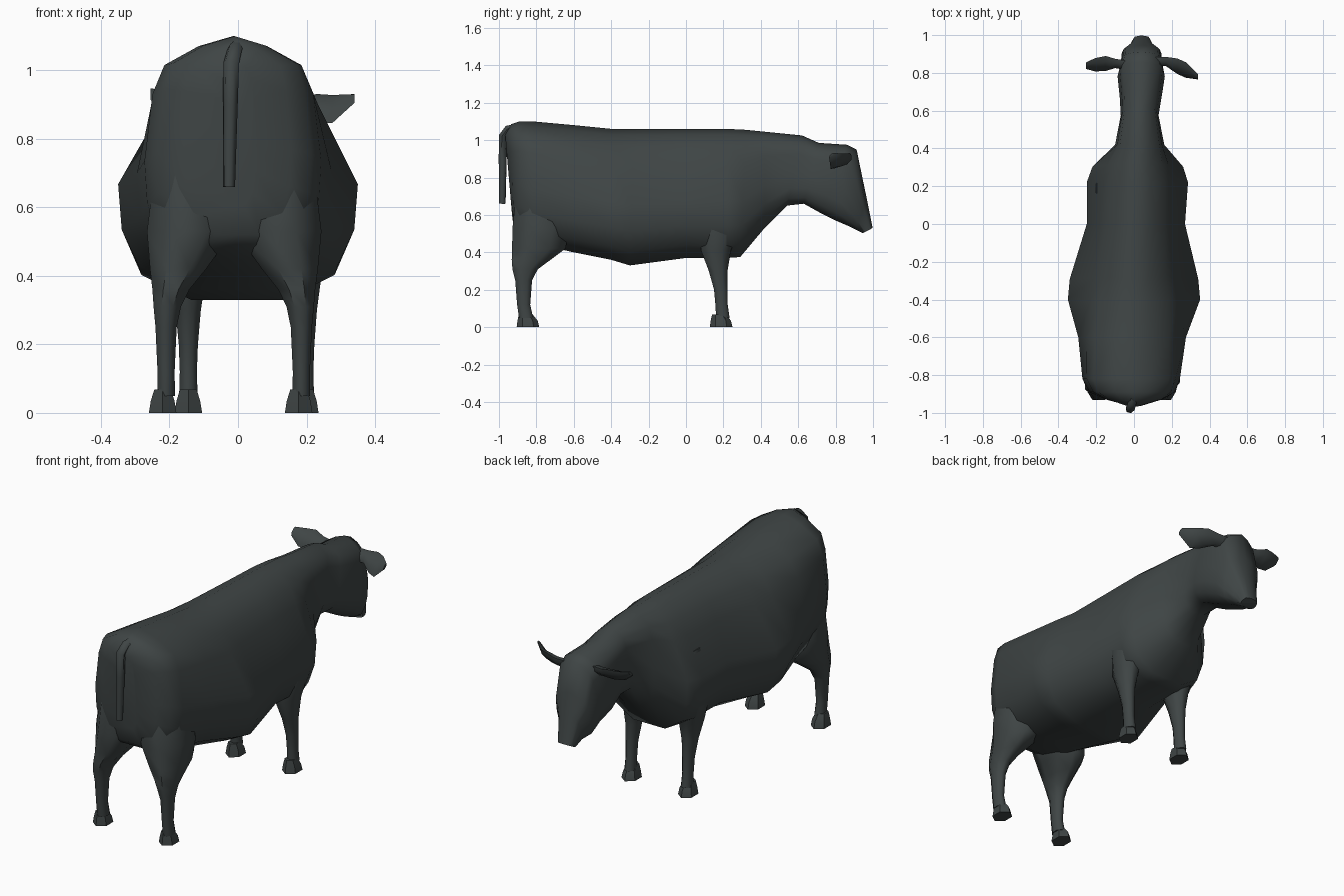
import bpy, bmesh, math

cube = bpy.data.objects.get("Cube")
if cube:
    bpy.data.objects.remove(cube)

hide = bpy.data.materials.new("charcoal hide")
hide.use_nodes = True
hide.diffuse_color = (0.05, 0.06, 0.06, 1)
hide.node_tree.nodes["Principled BSDF"].inputs["Base Color"].default_value = hide.diffuse_color


def finish(ob, angle=60):
    bpy.ops.object.select_all(action='DESELECT')
    ob.select_set(True)
    bpy.context.view_layer.objects.active = ob
    bpy.ops.object.shade_smooth_by_angle(angle=math.radians(angle))


def loft(name, rings, angle=60):
    """Skin a list of equal-length closed rings and cap both ends."""
    bm = bmesh.new()
    loops = [[bm.verts.new(p) for p in ring] for ring in rings]
    n = len(loops[0])
    for a, b in zip(loops, loops[1:]):
        for i in range(n):
            j = (i + 1) % n
            bm.faces.new((a[i], a[j], b[j], b[i]))
    bm.faces.new(loops[0])
    bm.faces.new(loops[-1])
    bmesh.ops.recalc_face_normals(bm, faces=bm.faces)
    mesh = bpy.data.meshes.new(name)
    bm.to_mesh(mesh)
    bm.free()
    mesh.materials.append(hide)
    ob = bpy.data.objects.new(name, mesh)
    bpy.context.collection.objects.link(ob)
    finish(ob, angle)


# Half cross-section: width fraction, height fraction, width limit
SECTION = [(0, 1, 1), (.4, .955, .1), (.8, .87, .2), (.91, .74, .25), (1, .44, 1),
           (.97, .25, 1), (.83, .10, 1), (.4, 0, 1), (0, 0, 1)]


def body_ring(yt, zt, yb, zb, half, cx, broad):
    def point(side, w, h, limit):
        return (cx + side * min(w * half, limit * broad), yb + (yt - yb) * h, zb + (zt - zb) * h)
    right = [point(1, *s) for s in SECTION]
    left = [point(-1, *s) for s in SECTION[-2:0:-1]]
    return right + left


# Trunk, neck and head: top y, z, bottom y, z, half width, centre x, breadth of the back
STATIONS = [
    (-.967, 1.03, -.93, .60, .05, 0, 1),
    (-.935, 1.085, -.92, .52, .155, 0, 1),
    (-.89, 1.10, -.89, .49, .225, -.01, 1),
    (-.82, 1.10, -.82, .45, .258, -.015, 1),
    (-.60, 1.08, -.60, .40, .285, -.01, .97),
    (-.40, 1.06, -.40, .36, .35, 0, .92),
    (-.28, 1.06, -.30, .33, .34, 0, .84),
    (0, 1.06, 0, .37, .26, .01, .76),
    (.22, 1.06, .22, .37, .268, .018, .72),
    (.32, 1.055, .29, .375, .24, .02, .65),
    (.42, 1.045, .42, .53, .13, .03, .6),
    (.62, 1.025, .54, .65, .10, .03, 1),
    (.71, .985, .63, .66, .11, .035, 1),
    (.86, .975, .72, .61, .125, .038, 1),
    (.912, .95, .80, .57, .11, .04, 1),
    (.945, .79, .87, .54, .105, .04, 1),
    (.968, .68, .905, .523, .065, .04, 1),
    (.998, .53, .945, .503, .046, .04, 1),
]
loft("body_and_head", [body_ring(*s) for s in STATIONS])


def flat_ring(cx, cy, rx, ry, z, n=8):
    return [(cx + rx * math.cos(math.tau * (i + .5) / n) * 1.08,
             cy + ry * math.sin(math.tau * (i + .5) / n) * 1.08, z) for i in range(n)]


def leg(name, top_x, foot_x, hoof_x, hoof_y, levels):
    """Levels run down: z, blend from top to foot, centre y, radius x, radius y."""
    loft(name, [flat_ring(top_x + (foot_x - top_x) * t, cy, rx, ry, z)
                for z, t, cy, rx, ry in levels])
    loft(name + "_hoof", [flat_ring(hoof_x, hoof_y - .012, .026, .034, .068, 6),
                          flat_ring(hoof_x, hoof_y - .002, .037, .05, .035, 6),
                          flat_ring(hoof_x, hoof_y, .043, .056, 0, 6)], 40)


HIND = [(.88, 0, -.76, .07, .09), (.70, 0, -.78, .105, .13), (.53, 0, -.775, .126, .153),
        (.42, .5, -.787, .082, .143), (.36, .8, -.828, .054, .104), (.31, .95, -.86, .04, .068),
        (.25, 1, -.868, .031, .045), (.12, 1, -.868, .025, .035), (.05, 1, -.855, .026, .038)]
FORE = [(.80, 0, .19, .05, .06), (.66, 0, .19, .078, .10), (.52, .1, .18, .083, .105),
        (.41, .6, .16, .056, .08), (.30, .9, .172, .037, .05), (.20, 1, .186, .028, .036),
        (.12, 1, .19, .025, .033), (.05, 1, .197, .027, .036)]
leg("right_hind_leg", -.14, -.21, -.22, -.845, HIND)
leg("left_hind_leg", .118, .185, .177, -.845, HIND)
leg("right_front_leg", -.15, -.145, -.145, .188, FORE)
leg("left_front_leg", .18, .195, .195, .188, FORE)


# Ears: flat leaf along a path, upper edge leaning forward, with a blunt tip
def ear(name, path):
    rings = []
    for x, y, z, broad, thin in path:
        ring = []
        for i in range(6):
            u = broad * math.cos(math.tau * i / 6) * math.sqrt(.5)
            v = thin * math.sin(math.tau * i / 6) * math.sqrt(.5)
            ring.append((x, y + u - v, z + u + v))
        rings.append(ring)
    loft(name, rings)


ear("left_ear", [(.10, .86, .895, .035, .02), (.17, .86, .895, .035, .02),
                 (.23, .835, .89, .058, .018), (.275, .815, .887, .058, .016),
                 (.34, .778, .918, .018, .008)])
ear("right_ear", [(-.04, .84, .90, .035, .02), (-.10, .85, .905, .035, .02),
                  (-.15, .85, .905, .056, .018), (-.205, .843, .908, .05, .016),
                  (-.255, .838, .93, .024, .008)])

# Tail: a thin hanging tube, arched at the root
curve = bpy.data.curves.new("tail", 'CURVE')
curve.dimensions = '3D'
curve.bevel_depth = .02
curve.bevel_resolution = 1
curve.use_fill_caps = True
spline = curve.splines.new('POLY')
TAIL = [(0, -.91, 1.07, 1), (-.01, -.95, 1.06, 1.1), (-.02, -.978, 1.02, 1.2),
        (-.022, -.98, .9, 1.1), (-.026, -.982, .66, .9)]
spline.points.add(len(TAIL) - 1)
for p, (x, y, z, r) in zip(spline.points, TAIL):
    p.co = (x, y, z, 1)
    p.radius = r
curve.materials.append(hide)
tail = bpy.data.objects.new("tail", curve)
bpy.context.collection.objects.link(tail)
bpy.ops.object.select_all(action='DESELECT')
tail.select_set(True)
bpy.context.view_layer.objects.active = tail
bpy.ops.object.convert(target='MESH')
finish(bpy.context.view_layer.objects.active)
